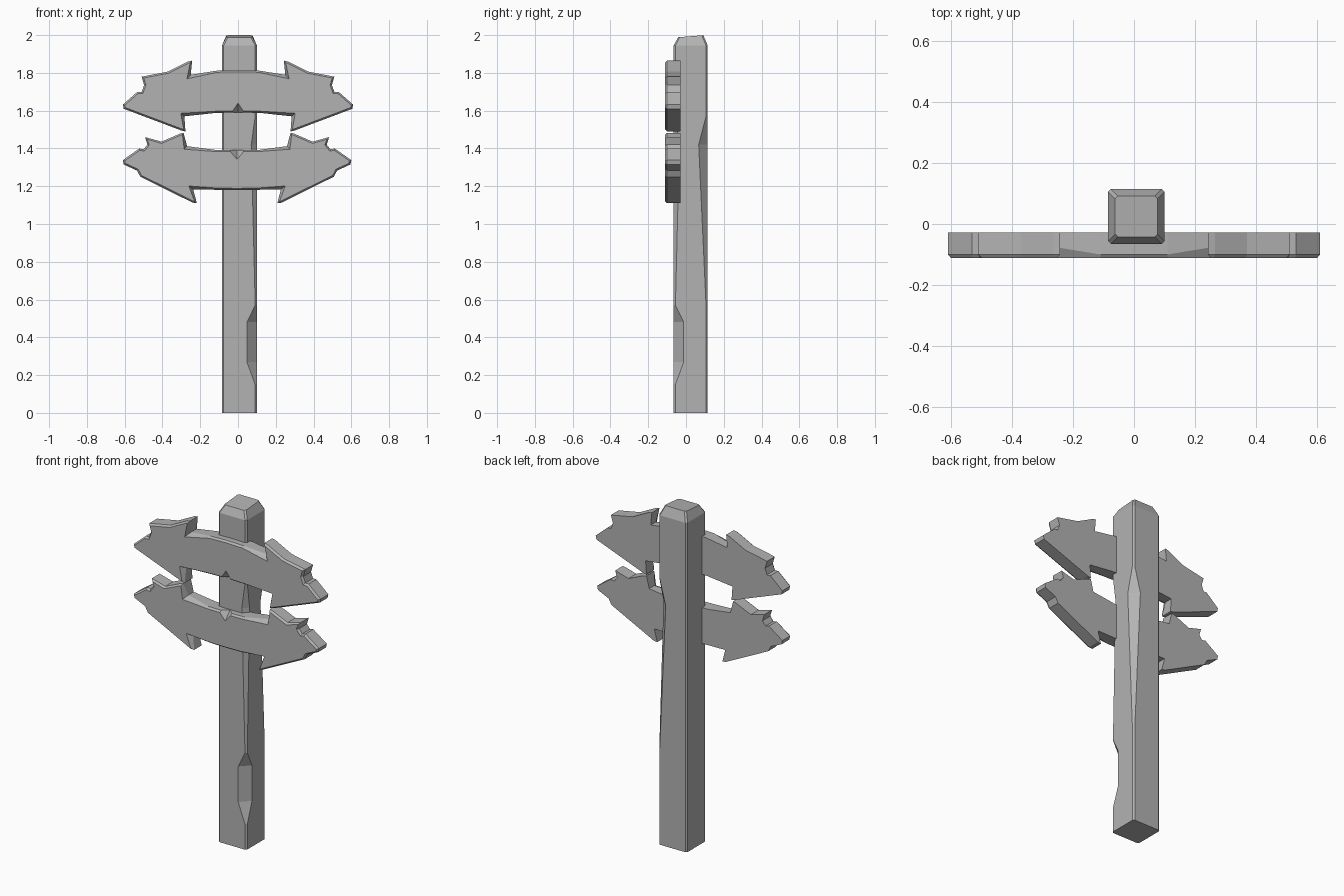
import bpy
import bmesh
from mathutils import Vector

cube = bpy.data.objects.get("Cube")
if cube:
    bpy.data.objects.remove(cube, do_unlink=True)

grey = bpy.data.materials.new("plain_grey")
grey.use_nodes = True
COLOUR = (0.45, 0.45, 0.45, 1)
grey.diffuse_color = COLOUR
grey.node_tree.nodes["Principled BSDF"].inputs["Base Color"].default_value = COLOUR


def loft(name, rings):
    """Join equal closed rings of points in order and cap both ends."""
    bm = bmesh.new()
    loops = [[bm.verts.new(p) for p in ring] for ring in rings]
    count = len(loops[0])
    for low, high in zip(loops, loops[1:]):
        for i in range(count):
            j = (i + 1) % count
            bm.faces.new((low[i], low[j], high[j], high[i]))
    bm.faces.new(loops[0][::-1])
    bm.faces.new(loops[-1])
    bmesh.ops.recalc_face_normals(bm, faces=bm.faces)
    mesh = bpy.data.meshes.new(name)
    bm.to_mesh(mesh)
    bm.free()
    mesh.materials.append(grey)
    obj = bpy.data.objects.new(name, mesh)
    bpy.context.collection.objects.link(obj)
    return obj


# Post: a square section whose two corners on +x are worn by height
EDGE = 0.009
LEFT, RIGHT, FRONT, BACK = -0.085, 0.1, -0.065, 0.115


def post_ring(z, front_chip=EDGE, back_chip=EDGE, shrink=0.0, slope=0.0):
    l, r, f, b = LEFT + shrink, RIGHT - shrink, FRONT + shrink, BACK - shrink
    e, p, q = EDGE, front_chip, back_chip
    section = [(l, f + e), (l + e, f), (r - p, f), (r, f + p),
               (r, b - q), (r - q, b), (l + e, b), (l, b - e)]
    return [(x, y, z + slope * y) for x, y in section]


loft("post", [
    post_ring(0),
    post_ring(0.15),
    post_ring(0.27, front_chip=0.053),
    post_ring(0.48, front_chip=0.053),
    post_ring(0.57),
    post_ring(1.42, front_chip=0.03, back_chip=0.048),
    post_ring(1.57),
    post_ring(1.945),
    post_ring(1.992, shrink=0.023, slope=0.08),
])


# Signboards: mirrored outline, bevelled toward the front
BOARD_FRONT, BOARD_BACK = -0.112, -0.028
BEVEL = (0.009, 0.012)      # inset and depth of the usual bevel
WORN = (0.018, 0.035)       # wider bevel beside the barbs
NOTCH = (0.05, 0.045)       # chip in the middle of an edge


def signboard(name, half, shift=0.0):
    half = [(p[0], p[1], p[2] if len(p) > 2 else BEVEL) for p in half]
    mirrored = [(-x, z, b) for x, z, b in reversed(half) if x > 0]
    outline = half + mirrored
    count = len(outline)
    pts = [Vector((x + shift, z)) for x, z, b in outline]
    back, shoulder, front = [], [], []
    for i, p in enumerate(pts):
        d1 = (p - pts[i - 1]).normalized()
        d2 = (pts[(i + 1) % count] - p).normalized()
        n1 = Vector((d1.y, -d1.x))
        inward = (n1 + Vector((d2.y, -d2.x))).normalized()
        inset, depth = outline[i][2]
        q = p + inward * inset / max(inward.dot(n1), 0.55)
        back.append((p.x, BOARD_BACK, p.y))
        shoulder.append((p.x, BOARD_FRONT + depth, p.y))
        front.append((q.x, BOARD_FRONT, q.y))
    return loft(name, [back, shoulder, front])


upper_half = [
    (0, 1.815), (0.11, 1.812), (0.25, 1.79, WORN),
    (0.243, 1.865), (0.265, 1.86), (0.37, 1.807), (0.51, 1.78),
    (0.497, 1.735), (0.51, 1.70), (0.532, 1.70),
    (0.61, 1.632), (0.605, 1.61), (0.30, 1.495), (0.278, 1.49),
    (0.284, 1.57, WORN), (0.12, 1.588), (0.028, 1.59), (0, 1.59, NOTCH),
]
lower_half = [
    (0, 1.392, NOTCH), (0.035, 1.392), (0.12, 1.393), (0.265, 1.412, WORN),
    (0.283, 1.483), (0.303, 1.478), (0.40, 1.436), (0.487, 1.46),
    (0.475, 1.42), (0.495, 1.395), (0.517, 1.40),
    (0.605, 1.338), (0.60, 1.315), (0.53, 1.283), (0.512, 1.25),
    (0.235, 1.113), (0.213, 1.11), (0.232, 1.183, WORN),
    (0.10, 1.181), (0, 1.18),
]
signboard("upper_signboard", upper_half)
signboard("lower_signboard", lower_half, shift=-0.005)
